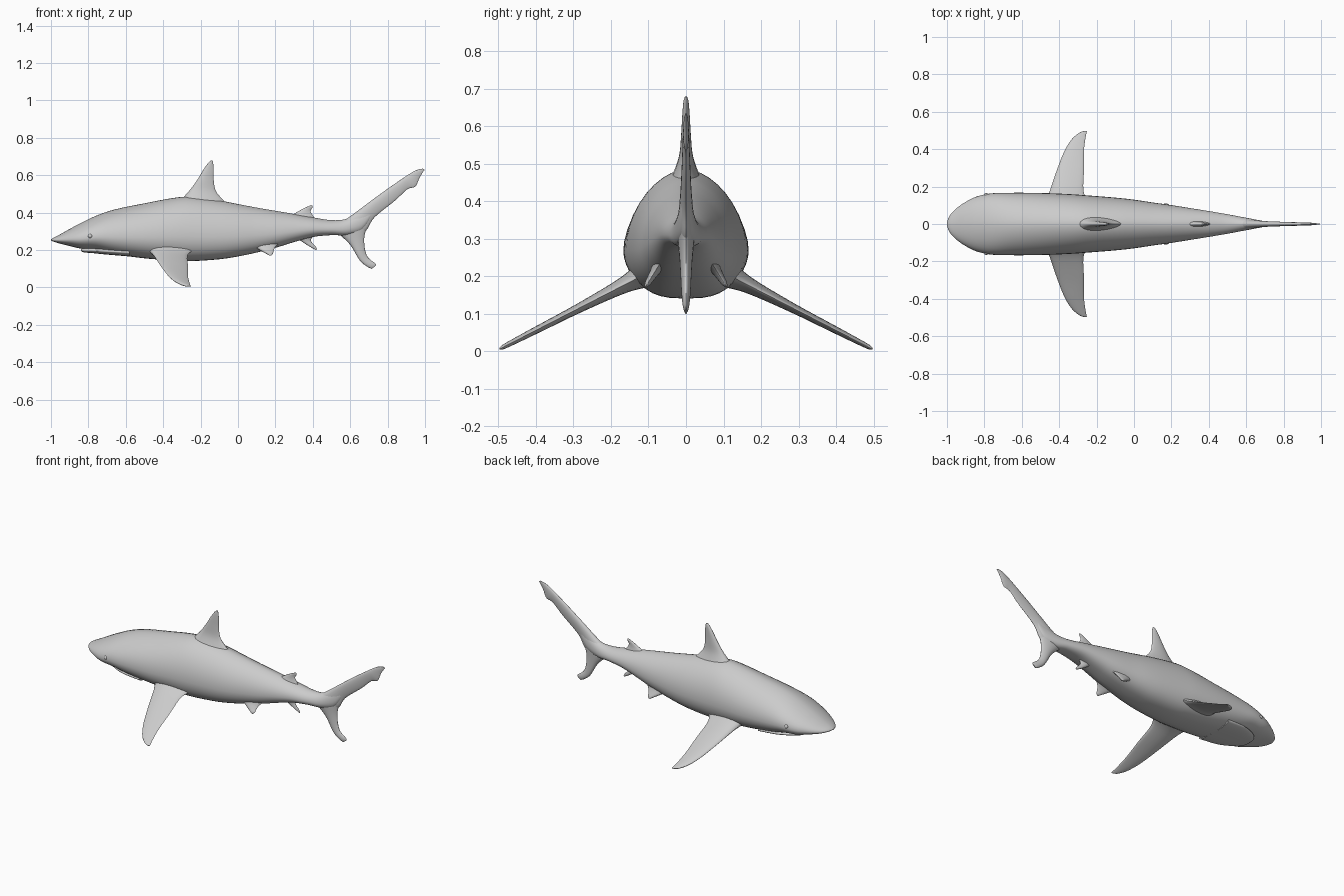
import bpy, bmesh, math
from mathutils import Vector

cube = bpy.data.objects.get("Cube")
if cube:
    bpy.data.objects.remove(cube)

grey = bpy.data.materials.new("skin grey")
grey.use_nodes = True
tone = (0.6, 0.6, 0.6, 1)
grey.diffuse_color = tone
grey.node_tree.nodes["Principled BSDF"].inputs["Base Color"].default_value = tone


def finish(bm, name):
    """Turn a bmesh into a smooth shaded object."""
    bmesh.ops.recalc_face_normals(bm, faces=bm.faces)
    mesh = bpy.data.meshes.new(name)
    bm.to_mesh(mesh)
    bm.free()
    mesh.materials.append(grey)
    obj = bpy.data.objects.new(name, mesh)
    bpy.context.collection.objects.link(obj)
    bpy.ops.object.select_all(action="DESELECT")
    obj.select_set(True)
    bpy.context.view_layer.objects.active = obj
    bpy.ops.object.shade_smooth_by_angle(angle=math.radians(50))
    return obj


def refine(rows, steps):
    """Catmull-Rom interpolation between rows of numbers."""
    out = []
    for i in range(len(rows) - 1):
        a, b, c, d = (rows[max(0, min(len(rows) - 1, i + k))] for k in (-1, 0, 1, 2))
        for s in range(steps):
            t = s / steps
            out.append([q + t / 2 * (r - p + t * (2 * p - 5 * q + 4 * r - e
                        + t * (3 * (q - r) + e - p)))
                        for p, q, r, e in zip(a, b, c, d)])
    return out + [list(rows[-1])]


def loft(name, rings):
    """Skin closed rings of points and cap both ends."""
    bm = bmesh.new()
    loops = [[bm.verts.new(p) for p in ring] for ring in rings]
    n = len(loops[0])
    for a, b in zip(loops, loops[1:]):
        for i in range(n):
            j = (i + 1) % n
            bm.faces.new((a[i], a[j], b[j], b[i]))
    bm.faces.new(loops[0])
    bm.faces.new(loops[-1])
    return finish(bm, name)


def body_ring(x, top, bottom, width, sides=40):
    """Peaked back, fuller and flatter belly."""
    mid = bottom + (top - bottom) * 0.38
    ring = []
    for i in range(sides):
        a = math.tau * i / sides
        c, s = math.cos(a), math.sin(a)
        power, height = (1.15, top - mid) if s > 0 else (0.7, mid - bottom)
        ring.append((x, math.copysign(abs(c) ** power, c) * width, mid + s * height))
    return ring


def fin(name, sections, origin=(0, 0, 0), span=(0, 0, 1), steps=5, sides=20):
    """Sections: front x, front span, rear x, rear span, half thickness."""
    origin, span = Vector(origin), Vector(span).normalized()
    normal = span.cross(Vector((1, 0, 0)))
    rings = []
    for fx, fs, rx, rs, half in refine(sections, steps):
        ring = []
        for i in range(sides):
            a = math.tau * i / sides
            u = (1 - math.cos(a)) / 2
            x, s = fx + (rx - fx) * u, fs + (rs - fs) * u
            lift = math.sin(a) * half * (1.25 - 0.6 * u)
            ring.append(origin + Vector((x, 0, 0)) + span * s + normal * lift)
        rings.append(ring)
    return loft(name, rings)


# Body: x, top, bottom, half width
body = [
    (-1, .257, .252, .008), (-.985, .267, .245, .045), (-.95, .285, .234, .083),
    (-.9, .313, .222, .118), (-.84, .345, .208, .147), (-.76, .383, .2, .164),
    (-.66, .417, .178, .167), (-.5, .45, .156, .166), (-.35, .478, .145, .16),
    (-.25, .485, .141, .153), (-.1, .465, .151, .141), (0, .446, .166, .13),
    (.1, .427, .187, .115), (.2, .41, .212, .101), (.3, .393, .243, .085),
    (.4, .375, .27, .069), (.5, .36, .28, .052), (.58, .367, .28, .037),
    (.66, .405, .305, .022), (.71, .435, .37, .012),
]
loft("body", [body_ring(*row) for row in refine(body, 4)])

# Lower jaw set under the snout
jaw = [
    (-.84, .212, .196, .02), (-.825, .214, .188, .058), (-.78, .22, .184, .093),
    (-.7, .222, .176, .122), (-.58, .222, .166, .13),
]
loft("lower_jaw", [body_ring(*row) for row in refine(jaw, 4)])

# Fins on the centre line
fin("dorsal_fin", [
    (-.32, .455, -.03, .425, .05), (-.285, .49, -.075, .465, .032),
    (-.25, .53, -.118, .515, .018), (-.215, .58, -.13, .575, .013),
    (-.185, .63, -.13, .63, .01), (-.16, .665, -.133, .665, .007),
    (-.145, .679, -.137, .678, .003),
])
fin("rear_dorsal_fin", [
    (.27, .375, .42, .36, .02), (.31, .4, .4, .385, .011),
    (.345, .42, .388, .408, .007), (.375, .434, .398, .428, .005),
    (.39, .441, .398, .438, .002),
])
fin("anal_fin", [
    (.3, .275, .41, .285, .02), (.335, .25, .39, .255, .012),
    (.365, .23, .4, .235, .008), (.395, .212, .415, .22, .005),
    (.418, .2, .423, .204, .002),
])

# Tail lobes
fin("upper_tail_lobe", [
    (.57, .36, .62, .26, .027), (.62, .395, .685, .305, .021),
    (.7, .455, .73, .375, .015), (.8, .528, .84, .465, .011),
    (.88, .583, .905, .525, .009), (.91, .603, .948, .54, .008),
    (.95, .626, .972, .59, .006), (.988, .636, .998, .63, .002),
])
fin("lower_tail_lobe", [
    (.54, .285, .7, .36, .024), (.6, .228, .675, .265, .017),
    (.65, .146, .688, .172, .012), (.69, .112, .735, .128, .008),
    (.715, .1, .736, .116, .003),
])

# Paired fins and eyes
for side, label in ((1, "left"), (-1, "right")):
    fin(label + "_pectoral_fin", [
        (-.49, -.03, -.22, -.03, .04), (-.455, .04, -.268, .04, .022),
        (-.415, .17, -.268, .17, .013), (-.375, .285, -.268, .285, .01),
        (-.335, .36, -.261, .36, .008), (-.295, .4, -.254, .402, .006),
        (-.268, .412, -.252, .413, .002),
    ], (0, side * .13, .195), (0, side * .89, -.457))
    fin(label + "_pelvic_fin", [
        (.05, -.02, .23, -.02, .025), (.09, .015, .2, .015, .014),
        (.125, .04, .19, .04, .01), (.155, .06, .187, .057, .007),
        (.168, .07, .178, .069, .002),
    ], (0, side * .072, .23), (0, side * .5, -.8))
    bm = bmesh.new()
    bmesh.ops.create_uvsphere(bm, u_segments=16, v_segments=10, radius=.012)
    eye = finish(bm, label + "_eye")
    eye.location = (-.79, side * .153, .275)
